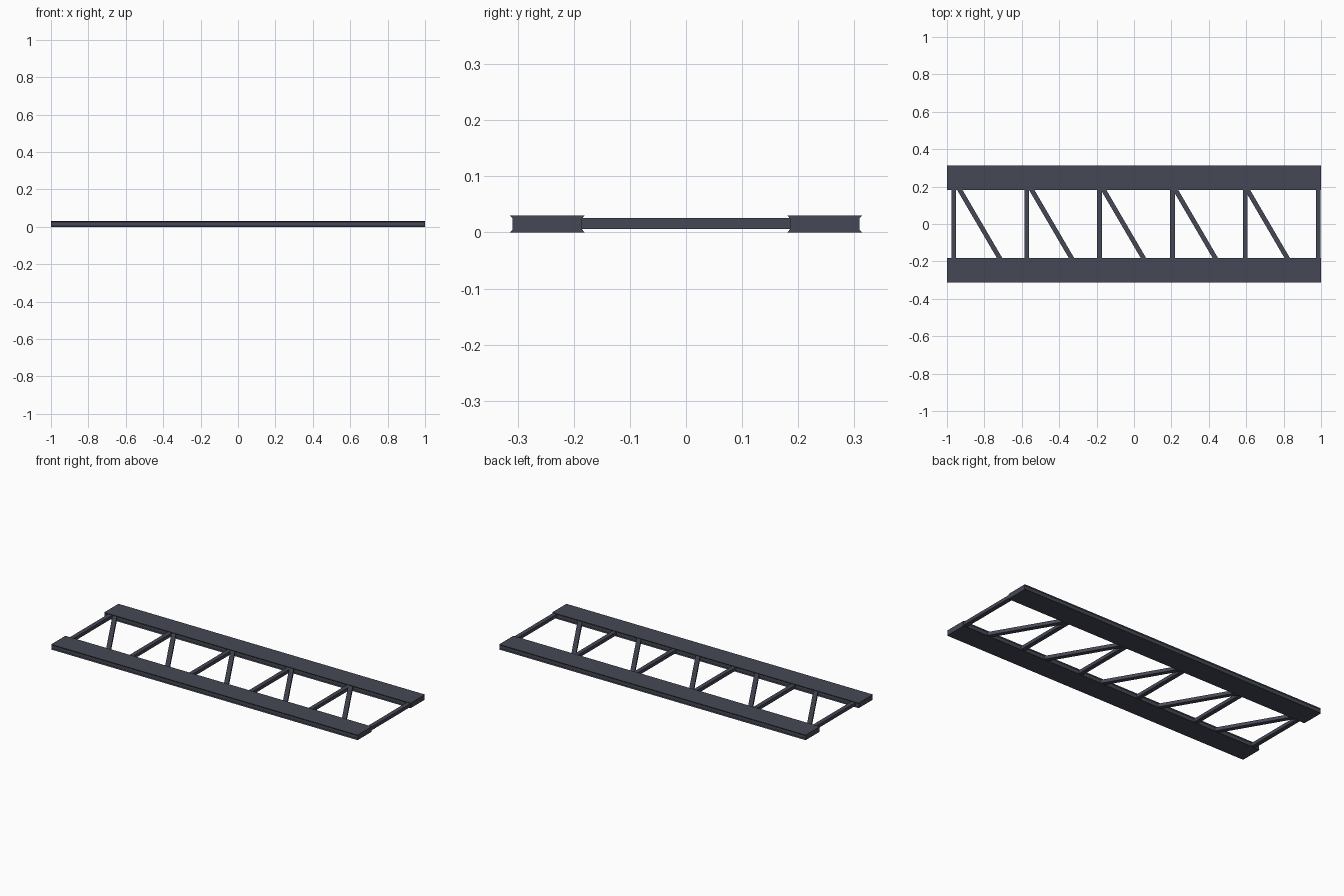
import bpy, bmesh, math

if "Cube" in bpy.data.objects:
    bpy.data.objects.remove(bpy.data.objects["Cube"])

# One dark slate metal colour
mat = bpy.data.materials.new("dark_slate_metal")
mat.diffuse_color = (0.06, 0.064, 0.09, 1)
mat.use_nodes = True
mat.node_tree.nodes["Principled BSDF"].inputs["Base Color"].default_value = mat.diffuse_color


def finish(bm, name):
    bmesh.ops.recalc_face_normals(bm, faces=bm.faces)
    me = bpy.data.meshes.new(name)
    bm.to_mesh(me)
    bm.free()
    me.materials.append(mat)
    ob = bpy.data.objects.new(name, me)
    bpy.context.collection.objects.link(ob)
    return ob


def rail(name, yc):
    # Flat beam whose long sides are recessed between flared lips
    w, n, h = 0.0665, 0.062, 0.03
    side = [(w, 0.0), (n, 0.005), (n, h - 0.005), (w, h)]
    prof = side + [(-y, z) for y, z in reversed(side)]
    bm = bmesh.new()
    face = bm.faces.new([bm.verts.new((-1, yc + y, z)) for y, z in prof])
    out = bmesh.ops.extrude_face_region(bm, geom=[face], use_keep_orig=True)
    verts = [v for v in out["geom"] if isinstance(v, bmesh.types.BMVert)]
    bmesh.ops.translate(bm, verts=verts, vec=(2, 0, 0))
    return finish(bm, name)


def bar(name, p, q, width=0.025, z0=0.006, z1=0.0255):
    # Square bar lying between two points in plan
    bm = bmesh.new()
    bmesh.ops.create_cube(bm, size=1)
    dx, dy = q[0] - p[0], q[1] - p[1]
    bmesh.ops.scale(bm, verts=bm.verts, vec=(math.hypot(dx, dy), width, z1 - z0))
    ob = finish(bm, name)
    ob.location = ((p[0] + q[0]) / 2, (p[1] + q[1]) / 2, (z0 + z1) / 2)
    ob.rotation_euler.z = math.atan2(dy, dx)
    return ob


# Long rails
rail("front_rail", -0.247)
rail("back_rail", 0.247)

# Straight cross bars
for i in range(6):
    x = -0.963 + 0.3895 * i
    bar(f"cross_bar_{i + 1}", (x, -0.2), (x, 0.2))

# Diagonal braces
for i in range(5):
    x = 0.3845 * i
    bar(f"diagonal_brace_{i + 1}", (-0.939 + x, 0.195), (-0.711 + x, -0.195))
